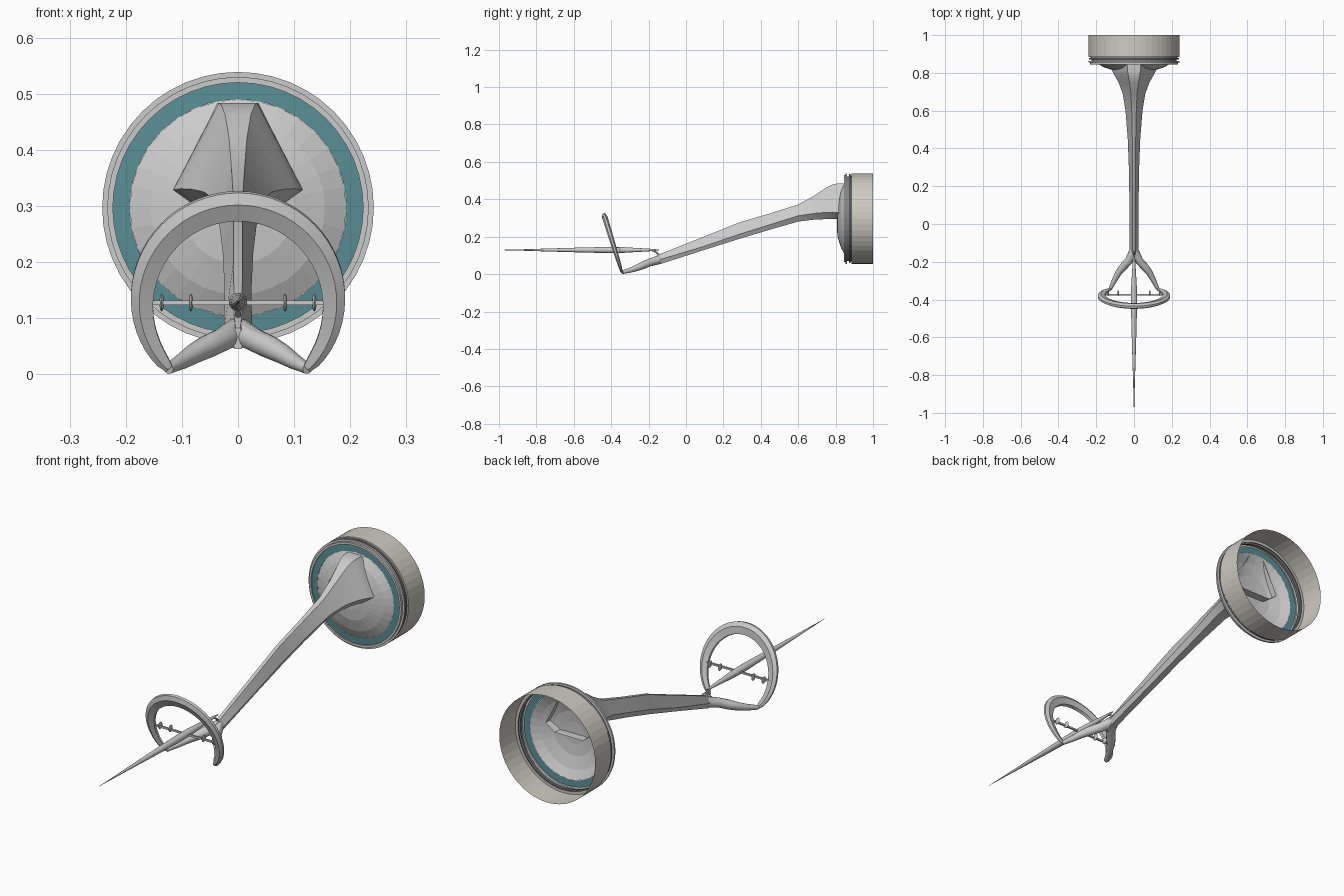
import bpy, bmesh, math
from mathutils import Vector

if "Cube" in bpy.data.objects:
    bpy.data.objects.remove(bpy.data.objects["Cube"])


def material(name, rgb):
    m = bpy.data.materials.new(name)
    m.diffuse_color = (*rgb, 1)
    m.use_nodes = True
    m.node_tree.nodes["Principled BSDF"].inputs["Base Color"].default_value = m.diffuse_color
    return m


def finish(name, bm, mat=None, smooth=True):
    bmesh.ops.recalc_face_normals(bm, faces=bm.faces)
    me = bpy.data.meshes.new(name)
    bm.to_mesh(me)
    bm.free()
    ob = bpy.data.objects.new(name, me)
    bpy.context.collection.objects.link(ob)
    if mat:
        me.materials.append(mat)
    if smooth:
        bpy.ops.object.select_all(action='DESELECT')
        ob.select_set(True)
        bpy.context.view_layer.objects.active = ob
        bpy.ops.object.shade_smooth_by_angle(angle=math.radians(30))
    return ob


def loft(name, rings, caps=(True, True), mat=None, smooth=True):
    bm = bmesh.new()
    vs = [[bm.verts.new(p) for p in r] for r in rings]
    n = len(rings[0])
    for a, b in zip(vs, vs[1:]):
        for i in range(n):
            j = (i + 1) % n
            bm.faces.new((a[i], a[j], b[j], b[i]))
    if caps[0]:
        bm.faces.new(vs[0])
    if caps[1]:
        bm.faces.new(vs[-1])
    return finish(name, bm, mat, smooth)


def lathe(name, profile, z, n, caps=(False, False), mat=None, smooth=True):
    """Rings of (radius, y) around an axis parallel to y at height z."""
    rings = [[(r * math.cos(2 * math.pi * i / n), y, z + r * math.sin(2 * math.pi * i / n))
              for i in range(n)] for r, y in profile]
    return loft(name, rings, caps, mat, smooth)


def tube(name, pts, n=12):
    """Tapered round tube through (x, y, z, radius) points."""
    rings = []
    for k, p in enumerate(pts):
        a, b = pts[max(k - 1, 0)], pts[min(k + 1, len(pts) - 1)]
        d = (Vector(b[:3]) - Vector(a[:3])).normalized()
        u = d.cross(Vector((0, 0, 1))).normalized()
        v = u.cross(d)
        rings.append([Vector(p[:3]) + p[3] * (u * math.cos(2 * math.pi * i / n) + v * math.sin(2 * math.pi * i / n))
                      for i in range(n)])
    return loft(name, rings)


teal = material("teal", (0.1, 0.27, 0.3))
dark = material("dark_grey", (0.22, 0.23, 0.24))
warm = material("warm_grey", (0.62, 0.59, 0.54))
HZ = 0.297

# Rear housing: open barrel, grooved collar, teal face ring, shallow dome
lathe("housing_barrel", [(0.229, 0.884), (0.242, 0.884), (0.242, 1.0)], HZ, 48, mat=warm, smooth=False)
lathe("housing_collar", [(0.226, 0.862), (0.226, 0.872), (0.238, 0.872), (0.238, 0.88), (0.229, 0.88),
                         (0.229, 0.884)], HZ, 48, mat=dark, smooth=False)
lathe("housing_rim", [(0.223, 0.85), (0.223, 0.844), (0.233, 0.844), (0.233, 0.854), (0.242, 0.854),
                      (0.242, 0.862), (0.226, 0.862)], HZ, 48, smooth=False)
lathe("face_ring", [(0.193, 0.848), (0.223, 0.85)], HZ, 48, mat=teal)
lathe("face_dome", [(0.193, 0.848), (0.155, 0.828), (0.1, 0.811), (0.05, 0.806)], HZ, 32,
      caps=(False, True), smooth=False)

# Arm: six-sided section flaring into the dome
# y, top z, side z, bottom z, top half width, side half width, bottom half width
stations = [
    (-0.19, 0.083, 0.065, 0.045, 0.004, 0.012, 0.006),
    (-0.14, 0.107, 0.078, 0.053, 0.007, 0.025, 0.014),
    (0.1, 0.202, 0.15, 0.13, 0.008, 0.024, 0.014),
    (0.29, 0.278, 0.215, 0.19, 0.008, 0.027, 0.015),
    (0.45, 0.325, 0.265, 0.238, 0.009, 0.033, 0.018),
    (0.6, 0.372, 0.312, 0.281, 0.012, 0.045, 0.024),
    (0.69, 0.422, 0.325, 0.292, 0.016, 0.06, 0.032),
    (0.75, 0.463, 0.33, 0.294, 0.023, 0.082, 0.045),
    (0.785, 0.48, 0.331, 0.295, 0.03, 0.102, 0.06),
    (0.81, 0.484, 0.329, 0.296, 0.034, 0.115, 0.07),
    (0.845, 0.484, 0.329, 0.296, 0.036, 0.117, 0.072),
]
loft("arm", [[(-a, y, t), (a, y, t), (b, y, s), (c, y, z), (-c, y, z), (-b, y, s)]
             for y, t, s, z, a, b, c in stations], caps=(True, False))

# Fork legs, mirrored
for side, s in (("left", -1), ("right", 1)):
    tube("fork_leg_" + side, [(0, -0.14, 0.078, 0.024), (s * 0.028, -0.195, 0.062, 0.021),
                              (s * 0.055, -0.225, 0.049, 0.021), (s * 0.08, -0.255, 0.036, 0.018),
                              (s * 0.102, -0.295, 0.022, 0.014), (s * 0.124, -0.34, 0.01, 0.0095)])

# Tilted horseshoe hoop, thinner toward its ends
up, nrm = Vector((0, -0.295, 0.955)), Vector((0, -0.955, -0.295))
centre = Vector((0, -0.38, 0.129))
section = [(1, -0.4), (1, 0.4), (0.25, 1), (-1, 0.5), (-1, -0.5), (0.25, -1)]
rings = []
for k in range(49):
    t = k / 48
    a = math.radians(-44 + 268 * t)
    f = 0.3 + 0.7 * max(0.0, math.sin(math.pi * t)) ** 0.5
    ring = []
    for dr, dn in section:
        r = 0.171 + 0.025 * f * dr
        ring.append(centre + Vector((r * math.cos(a), 0, 0)) + up * (r * math.sin(a) / 0.955)
                    + nrm * (0.015 * f * dn))
    rings.append(ring)
loft("hoop", rings)

# Crossbar with four small flat studs
bm = bmesh.new()
bmesh.ops.create_cube(bm, size=1)
bmesh.ops.scale(bm, vec=(0.314, 0.008, 0.008), verts=bm.verts)
bmesh.ops.translate(bm, vec=(0, -0.374, 0.128), verts=bm.verts)
finish("crossbar", bm, smooth=False)
for i, x in enumerate((-0.136, -0.084, 0.084, 0.136)):
    bm = bmesh.new()
    bmesh.ops.create_uvsphere(bm, u_segments=12, v_segments=8, radius=1)
    bmesh.ops.scale(bm, vec=(0.004, 0.015, 0.016), verts=bm.verts)
    bmesh.ops.translate(bm, vec=(x, -0.366, 0.128), verts=bm.verts)
    finish("crossbar_stud_%d" % (i + 1), bm)

# Long needle and the stalk tying it to the fork
lathe("needle", [(0.0006, -1.0), (0.003, -0.9), (0.0075, -0.75), (0.0125, -0.58), (0.0165, -0.42),
                 (0.0155, -0.34), (0.01, -0.25), (0.006, -0.18), (0.002, -0.145)], 0.129, 16, caps=(True, True))
tube("needle_stalk", [(0, -0.185, 0.128, 0.004), (0, -0.16, 0.118, 0.004), (0, -0.143, 0.1, 0.006)], 8)
